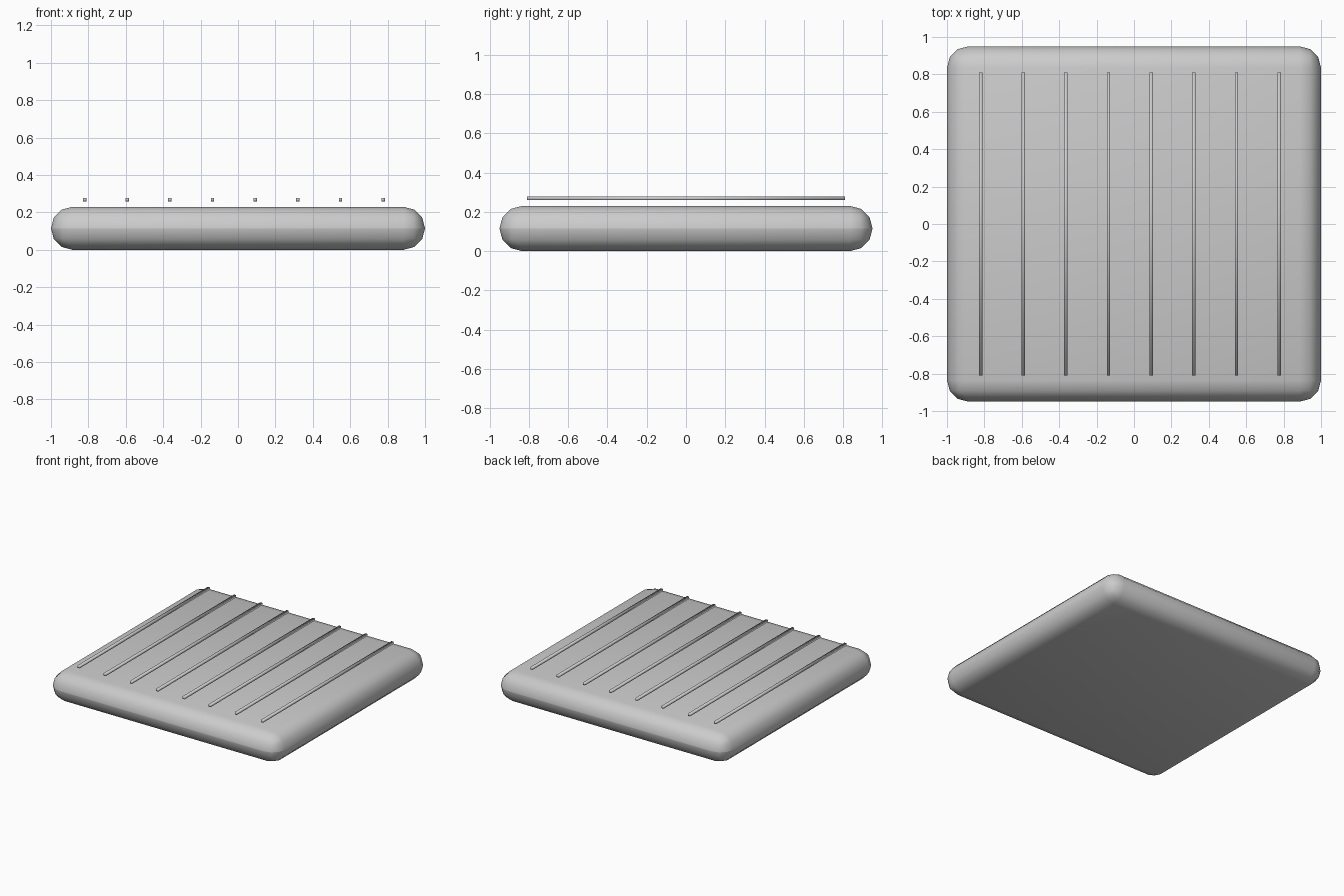
import bpy

if "Cube" in bpy.data.objects:
    bpy.data.objects.remove(bpy.data.objects["Cube"])


def box(name, size, centre):
    bpy.ops.mesh.primitive_cube_add(size=1, location=centre)
    ob = bpy.context.object
    ob.name = name
    ob.scale = size
    bpy.ops.object.transform_apply(location=False, rotation=False, scale=True)
    for p in ob.data.polygons:
        p.use_smooth = True
    return ob


# Rounded cushion slab
slab = box("cushion", (2.0, 1.9, 0.23), (0, 0, 0.115))
bevel = slab.modifiers.new("round_edges", 'BEVEL')
bevel.width = 0.1145
bevel.segments = 3
bevel.limit_method = 'NONE'

# Row of thin ribs floating just above the slab
for i in range(8):
    box(f"rib_{i + 1}", (0.018, 1.62, 0.018), (-0.82 + i * 0.228, 0, 0.268))
